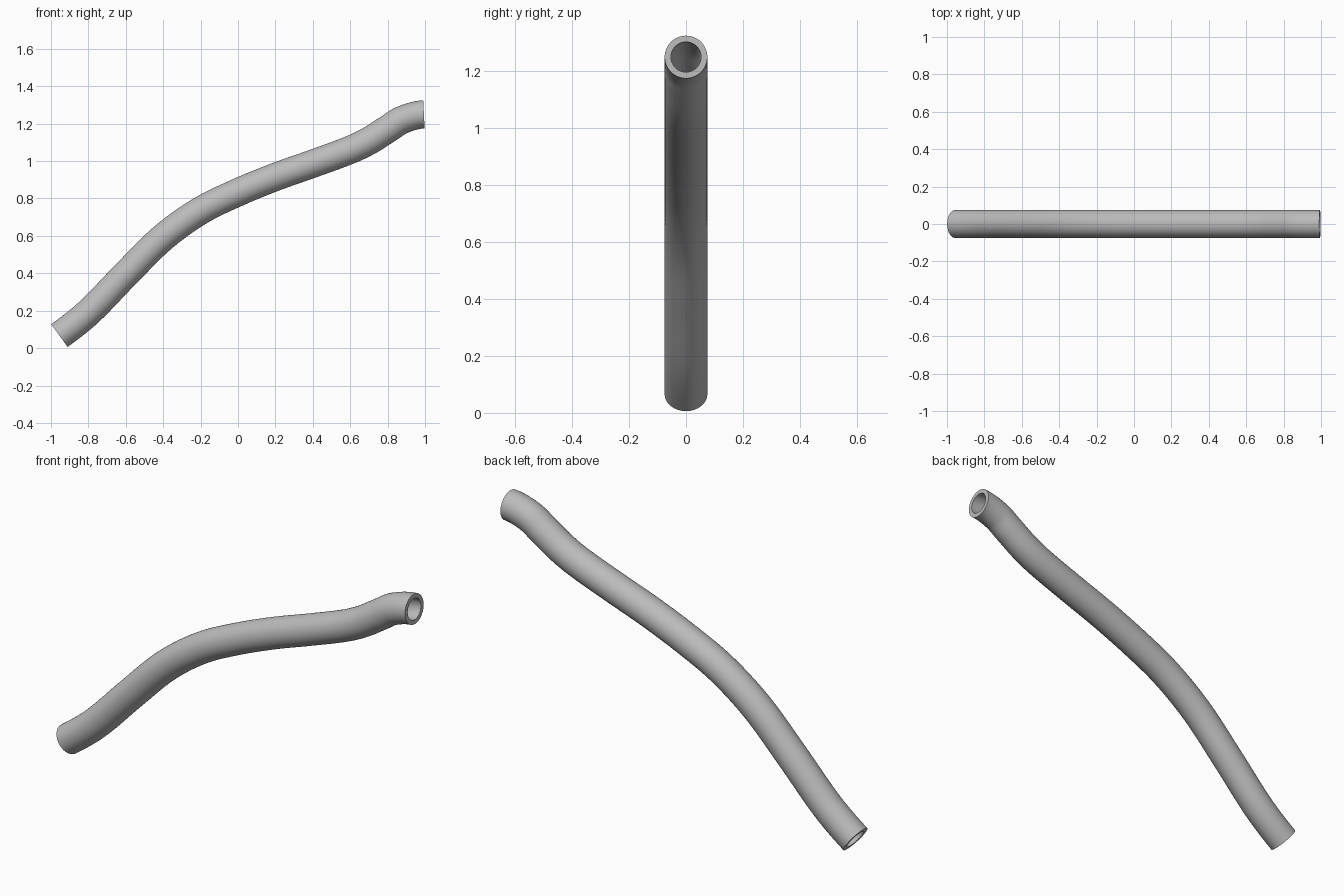
import bpy, bmesh, math
from mathutils import Vector

cube = bpy.data.objects.get("Cube")
if cube:
    bpy.data.objects.remove(cube, do_unlink=True)

OUTER, INNER, SIDES, STEPS = 0.075, 0.053, 64, 10

mat = bpy.data.materials.new("light grey")
mat.use_nodes = True
grey = (0.5, 0.5, 0.5, 1)
mat.diffuse_color = grey
mat.node_tree.nodes["Principled BSDF"].inputs["Base Color"].default_value = grey

# Centre line of the bent pipe in the x-z plane
path = [Vector((x, 0, z)) for x, z in (
    (-0.955, 0.067), (-0.8, 0.19), (-0.6, 0.395), (-0.4, 0.592), (-0.2, 0.735),
    (0, 0.833), (0.2, 0.915), (0.4, 0.986), (0.6, 1.06), (0.7, 1.108),
    (0.8, 1.171), (0.88, 1.221), (0.994, 1.25))]
tangents = [Vector((0.81, 0, 0.585))]
tangents += [(b - a).normalized() for a, b in zip(path, path[2:])]
tangents += [Vector((1, 0, 0.05)).normalized()]


def hermite(i, t):
    """Point and direction on one span of the centre line."""
    p, q = path[i], path[i + 1]
    span = (q - p).length
    m, n = tangents[i] * span, tangents[i + 1] * span
    a, b = 2 * (p - q) + m + n, 3 * (q - p) - 2 * m - n
    return ((a * t + b) * t + m) * t + p, ((3 * a * t + 2 * b) * t + m).normalized()


stations = [hermite(i, s / STEPS) for i in range(len(path) - 1) for s in range(STEPS)]
stations.append(hermite(len(path) - 2, 1))

bm = bmesh.new()
side = Vector((0, 1, 0))


def ring(point, direction, radius):
    up = direction.cross(side)
    angles = [math.tau * k / SIDES for k in range(SIDES)]
    return [bm.verts.new(point + radius * (math.cos(a) * side + math.sin(a) * up))
            for a in angles]


def bridge(a, b):
    for k in range(SIDES):
        n = (k + 1) % SIDES
        bm.faces.new((a[k], a[n], b[n], b[k]))


# Outer wall, inner bore and the two annular ends
outer = [ring(p, d, OUTER) for p, d in stations]
inner = [ring(p, d, INNER) for p, d in stations]
for wall in (outer, inner):
    for a, b in zip(wall, wall[1:]):
        bridge(a, b)
for end in (0, -1):
    bridge(outer[end], inner[end])
bmesh.ops.recalc_face_normals(bm, faces=bm.faces)

mesh = bpy.data.meshes.new("bent_pipe")
bm.to_mesh(mesh)
bm.free()
mesh.materials.append(mat)
pipe = bpy.data.objects.new("bent_pipe", mesh)
bpy.context.collection.objects.link(pipe)

bpy.ops.object.select_all(action="DESELECT")
pipe.select_set(True)
bpy.context.view_layer.objects.active = pipe
bpy.ops.object.shade_smooth_by_angle(angle=math.radians(40))
